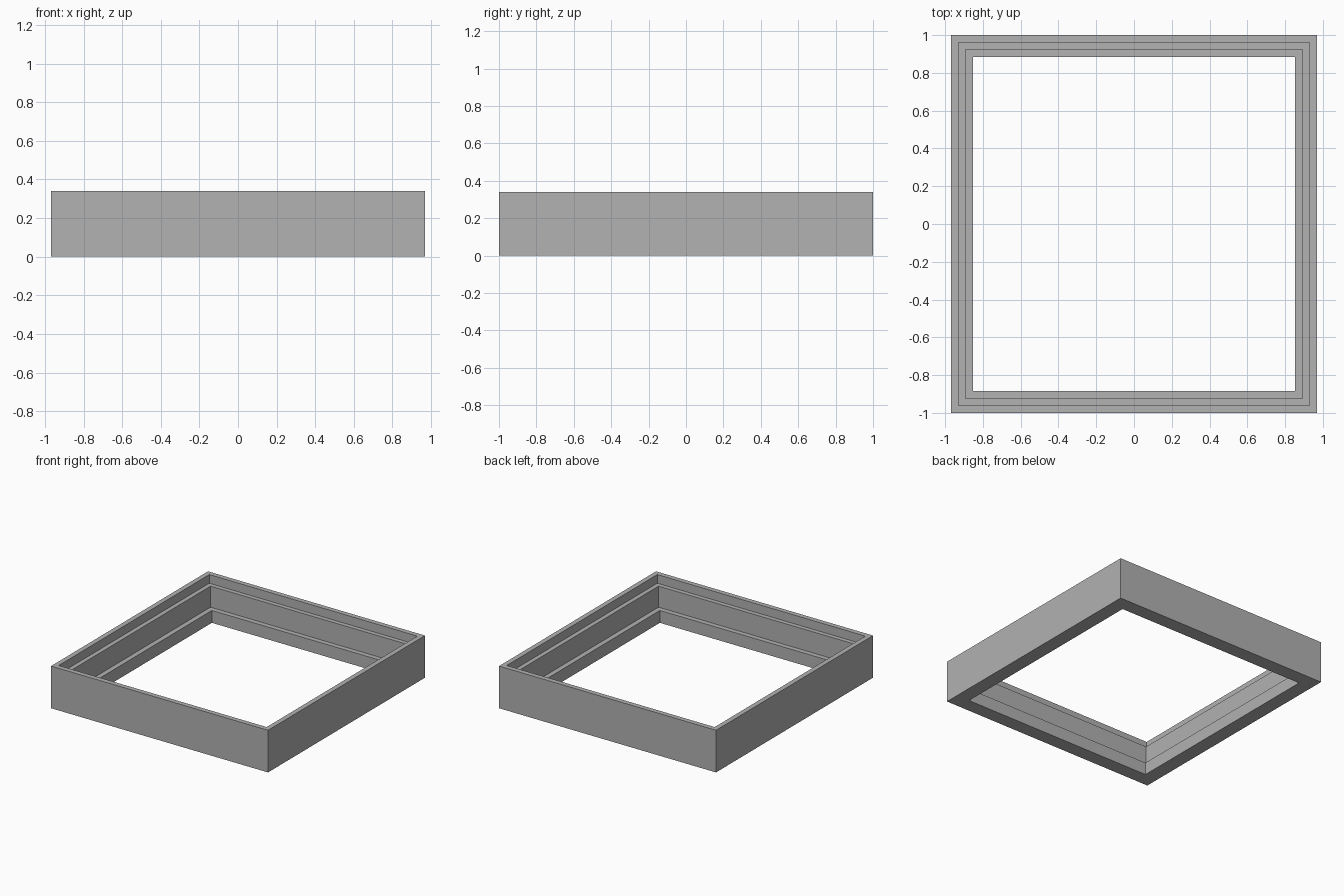
import bpy
import bmesh

cube = bpy.data.objects.get("Cube")
if cube:
    bpy.data.objects.remove(cube, do_unlink=True)

HALF_X, HALF_Y, HEIGHT = 0.968, 1.0, 0.34

# Plain grey
grey = bpy.data.materials.new("plain grey")
grey.use_nodes = True
colour = (0.445, 0.445, 0.445, 1)
grey.diffuse_color = colour
grey.node_tree.nodes["Principled BSDF"].inputs["Base Color"].default_value = colour


def sweep_frame(name, profile):
    """Sweep a closed (inset, z) profile around a rectangle with mitred corners."""
    bm = bmesh.new()
    corners = [(-1, -1), (1, -1), (1, 1), (-1, 1)]
    rings = [[bm.verts.new((sx * (HALF_X - inset), sy * (HALF_Y - inset), z))
              for sx, sy in corners] for inset, z in profile]
    for i, ring in enumerate(rings):
        after = rings[(i + 1) % len(rings)]
        for j in range(4):
            k = (j + 1) % 4
            bm.faces.new((ring[j], ring[k], after[k], after[j]))
    bmesh.ops.recalc_face_normals(bm, faces=bm.faces)
    mesh = bpy.data.meshes.new(name)
    bm.to_mesh(mesh)
    bm.free()
    mesh.materials.append(grey)
    obj = bpy.data.objects.new(name, mesh)
    bpy.context.collection.objects.link(obj)
    return obj


# Deep frame: straight outer wall, two ledges stepping inward and down
RIM, UPPER, LOWER = 0.04, 0.076, 0.116
UPPER_Z, LOWER_Z = 0.27, 0.10
sweep_frame("stepped_frame", [
    (0, 0), (0, HEIGHT), (RIM, HEIGHT),
    (RIM, UPPER_Z), (UPPER, UPPER_Z),
    (UPPER, LOWER_Z), (LOWER, LOWER_Z), (LOWER, 0),
])
